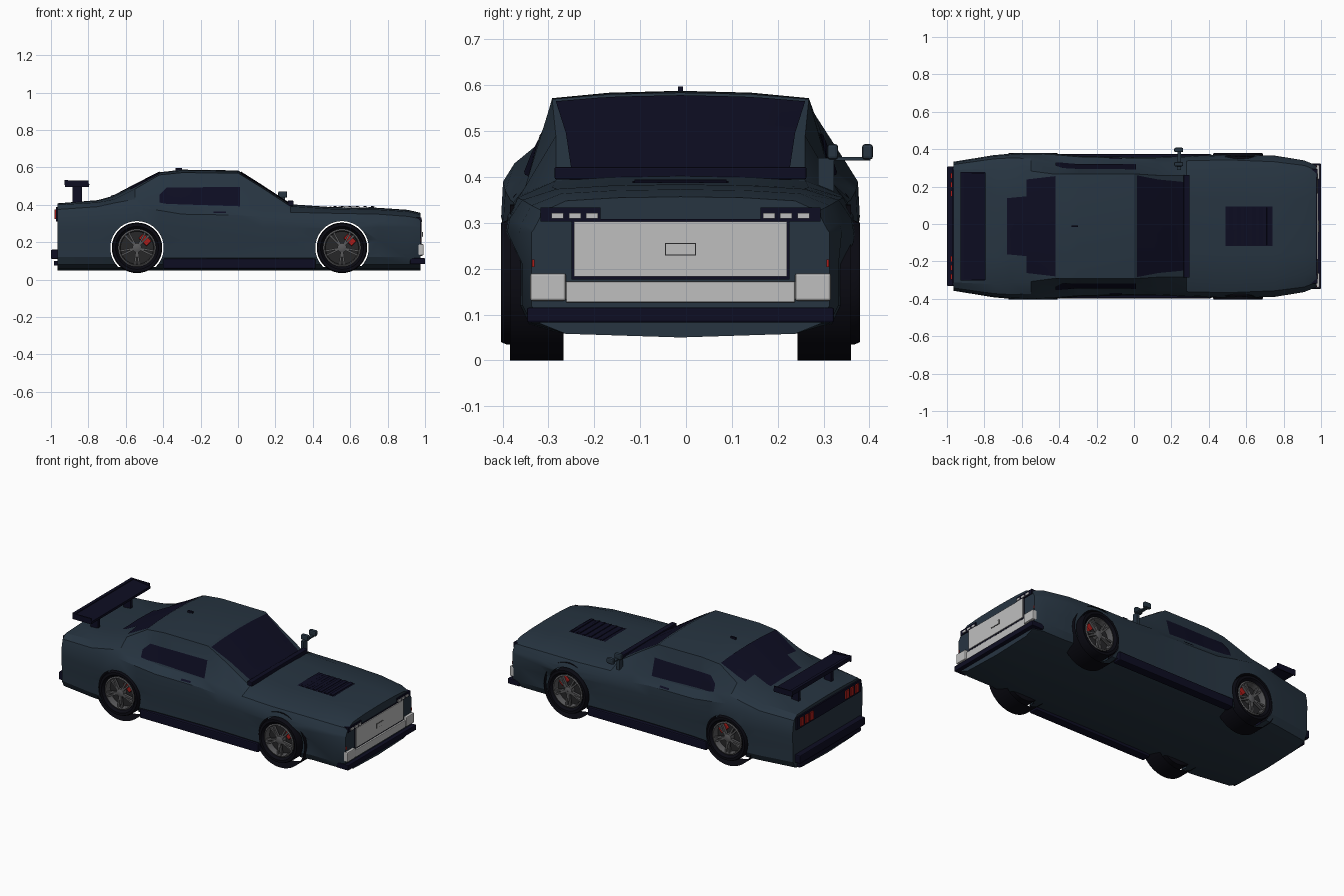
import bpy, bmesh
from math import sin, cos, pi
from mathutils import Vector, Matrix
from mathutils.bvhtree import BVHTree

if "Cube" in bpy.data.objects:
    bpy.data.objects.remove(bpy.data.objects["Cube"])

CENTRE_Y = -0.012      # the single mirror pushes the body off centre
WHEEL_X = (-0.54, 0.556)
HUB_Z = 0.17
parts = []


def material(name, r, g, b):
    m = bpy.data.materials.new(name)
    m.use_nodes = True
    m.diffuse_color = (r, g, b, 1)
    m.node_tree.nodes["Principled BSDF"].inputs["Base Color"].default_value = (r, g, b, 1)
    return m


PAINT = material("slate blue paint", .02, .035, .053)
TRIM = material("navy trim", .004, .004, .016)
RUBBER = material("black rubber", .003, .003, .006)
SILVER = material("light grey", .52, .52, .52)
ALLOY = material("alloy grey", .1, .1, .105)
DARK = material("brake disc grey", .02, .02, .022)
RED = material("signal red", .4, .012, .01)


def finish(name, bm, mat, smooth=None):
    """Turn a bmesh into a named object."""
    bmesh.ops.recalc_face_normals(bm, faces=bm.faces)
    me = bpy.data.meshes.new(name)
    bm.to_mesh(me)
    bm.free()
    me.materials.append(mat)
    ob = bpy.data.objects.new(name, me)
    bpy.context.collection.objects.link(ob)
    if smooth:
        activate(ob)
        bpy.ops.object.shade_smooth_by_angle(angle=smooth)
    parts.append(ob)
    return ob


def activate(ob):
    bpy.ops.object.select_all(action='DESELECT')
    ob.select_set(True)
    bpy.context.view_layer.objects.active = ob


def box(name, mat, x, y, z, bevel=0, tilt=0, about=None):
    """Box from (low, high) ranges, optionally turned around the y direction."""
    size = [r[1] - r[0] for r in (x, y, z)]
    mid = Vector([(r[0] + r[1]) / 2 for r in (x, y, z)])
    bm = bmesh.new()
    bmesh.ops.create_cube(bm, size=1, matrix=Matrix.Translation(mid) @ Matrix.Diagonal((*size, 1)))
    if bevel:
        bmesh.ops.bevel(bm, geom=bm.edges[:], offset=bevel, segments=2, affect='EDGES', profile=.5)
    if tilt:
        bmesh.ops.rotate(bm, verts=bm.verts, cent=about or mid, matrix=Matrix.Rotation(tilt, 3, 'Y'))
    return finish(name, bm, mat)


def lathe(name, mat, profiles, x, side, n=40):
    """Revolve open (radius, y) profiles around a wheel axle."""
    bm = bmesh.new()
    for prof in profiles:
        rings = [[bm.verts.new((x + r * cos(2 * pi * i / n), side * y, HUB_Z + r * sin(2 * pi * i / n)))
                  for i in range(n)] for r, y in prof]
        for a, b in zip(rings, rings[1:]):
            for i in range(n):
                j = (i + 1) % n
                bm.faces.new((a[i], a[j], b[j], b[i]))
    return finish(name, bm, mat, .6)


# Body shell: x, half width, shoulder (y, z), roof or deck edge (y, z), centre height
STATIONS = [
    (-.965, .345, .33, .375, .30, .40, .408),
    (-.75, .38, .36, .39, .31, .413, .425),
    (-.66, .388, .365, .41, .30, .43, .45),
    (-.55, .393, .362, .43, .295, .485, .508),
    (-.42, .388, .338, .41, .278, .56, .574),
    (-.3, .377, .332, .39, .28, .572, .588),
    (0, .37, .332, .385, .28, .57, .584),
    (.13, .371, .34, .375, .272, .49, .502),
    (.28, .376, .35, .36, .272, .392, .403),
    (.5, .383, .355, .355, .28, .378, .388),
    (.75, .378, .345, .35, .27, .374, .384),
    (.91, .352, .325, .338, .26, .364, .373),
    (.975, .325, .30, .325, .25, .348, .357),
]


def section(x, w, ws, zs, we, ze, zt):
    low = min(w, .345) if x > .72 else w * .985
    half = [(0, .05), (.25, .058), (low * .94, .08), (low, .12), (low, .21), (w, .28), (w * .985, zs - .04),
            (ws, zs), (we, ze), (we * .55, ze + .75 * (zt - ze)), (0, zt)]
    loop = half + [(-y, z) for y, z in half[-2:0:-1]]
    return [Vector((x, y, z)) for y, z in loop]


bm = bmesh.new()
rings = [[bm.verts.new(p) for p in section(*s)] for s in STATIONS]
for a, b in zip(rings, rings[1:]):
    for i in range(len(a)):
        j = (i + 1) % len(a)
        bm.faces.new((a[i], a[j], b[j], b[i]))
bm.faces.new(rings[0])
bm.faces.new(rings[-1])
body = finish("body_shell", bm, PAINT, .45)
tree_bm = bmesh.new()
tree_bm.from_mesh(body.data)
skin = BVHTree.FromBMesh(tree_bm)
tree_bm.free()

# Wheel openings: cut, then leave the shell open behind them
bm = bmesh.new()
for x in WHEEL_X:
    for side in (-1, 1):
        bmesh.ops.create_cone(bm, cap_ends=True, segments=40, radius1=.143, radius2=.143, depth=.2,
                              matrix=Matrix.Translation((x, side * .4, HUB_Z)) @ Matrix.Rotation(pi / 2, 4, 'X'))
cutter = finish("wheel_opening_cutter", bm, RUBBER)
parts.remove(cutter)
mod = body.modifiers.new("openings", 'BOOLEAN')
mod.operation, mod.solver, mod.object = 'DIFFERENCE', 'EXACT', cutter
mod.material_mode = 'TRANSFER'
activate(body)
bpy.ops.object.modifier_apply(modifier=mod.name)
bpy.data.objects.remove(cutter)
names = [m.name if m else "" for m in body.data.materials]
bm = bmesh.new()
bm.from_mesh(body.data)
walls = [f for f in bm.faces if names[f.material_index] == RUBBER.name]
bmesh.ops.delete(bm, geom=walls, context='FACES')
for f in bm.faces:
    f.material_index = 0
bm.to_mesh(body.data)
bm.free()
while len(body.data.materials) > 1:
    body.data.materials.pop()


def drape(name, mat, rows, side=0, lift=.004, across=12, steps=5):
    """Thin sheet laid on the body. Rows are (x, low, high) in y, or in z when a side is given."""
    bm = bmesh.new()
    grid = []
    fine = [Vector(a).lerp(Vector(b), k / steps) for a, b in zip(rows, rows[1:]) for k in range(steps)]
    for x, lo, hi in fine + [Vector(rows[-1])]:
        line = []
        for i in range(across + 1):
            t = lo + (hi - lo) * i / across
            start, aim = ((x, side * 2, t), (0, -side, 0)) if side else ((x, t, 2), (0, 0, -1))
            hit, normal, *_ = skin.ray_cast(Vector(start), Vector(aim))
            line.append(bm.verts.new(hit - Vector(aim) * lift))
        grid.append(line)
    for a, b in zip(grid, grid[1:]):
        for i in range(across):
            bm.faces.new((a[i], a[i + 1], b[i + 1], b[i]))
    return finish(name, bm, mat, .5)


# Glass and hood vent
drape("windshield", TRIM, [(.015, -.272, .272), (.13, -.25, .25), (.285, -.235, .235)])
drape("rear_window", TRIM, [(-.575, -.25, .25), (-.42, -.268, .268)])
drape("rear_window_tail", TRIM, [(-.68, -.15, .15), (-.575, -.16, .16)])
drape("hood_vent", TRIM, [(.49, -.105, .105), (.74, -.105, .105)])
for i in range(6):
    x = .51 + i * .04
    box("vent_louver", TRIM, (x, x + .02), (-.1, .1), (.388, .393), tilt=.15)
box("cowl_bar", TRIM, (.265, .297), (-.275, .275), (.395, .422), .004)

# Parts on both flanks
for side in (-1, 1):
    def span(a, b):
        return tuple(sorted((side * a, side * b)))

    drape("side_window", TRIM, [(-.42, .412, .455), (-.38, .405, .493), (.012, .392, .495)], side)
    drape("door_handle", TRIM, [(-.13, .355, .364), (-.065, .355, .364)], side, .007)
    box("side_skirt", TRIM, (-.4, .415), span(.33, .385), (.058, .112), .006)
    box("headlight_strip", TRIM, (.95, .98), span(.175, .305), (.303, .333))
    for y in (.18, .217, .255):
        box("headlight", SILVER, (.97, .984), span(y, y + .026), (.309, .321))
    box("bumper_corner", SILVER, (.945, .992), span(.25, .328), (.13, .19), .005)
    box("side_marker", RED, (.955, .979), span(.318, .324), (.204, .22))
    for y in (.16, .207, .254):
        box("tail_light", RED, (-.982, -.96), span(y, y + .03), (.325, .375))
    box("wing_strut", TRIM, (-.885, -.835), span(.15, .17), (.4, .515))
    box("wing_end_plate", TRIM, (-.925, -.8), span(.283, .29), (.495, .53))

# Nose
box("grille_surround", TRIM, (.95, .979), (-.238, .238), (.176, .308))
box("grille_plate", SILVER, (.95, .984), (-.232, .232), (.183, .303))
box("grille_badge_frame", DARK, (.97, .986), (-.034, .034), (.229, .256))
box("grille_badge", SILVER, (.97, .988), (-.032, .032), (.231, .254))
box("front_bumper", SILVER, (.95, .985), (-.25, .25), (.126, .172), .003)
box("front_splitter", TRIM, (.92, 1), (-.335, .335), (.083, .115), .004)

# Tail
box("tail_panel", TRIM, (-.974, -.95), (-.315, .315), (.312, .388))
box("rear_bumper", TRIM, (-1, -.94), (-.32, .32), (.11, .16), .006)
box("rear_valance", TRIM, (-.985, -.94), (-.3, .3), (.075, .1), .004)
box("wing_blade", TRIM, (-.925, -.795), (-.29, .29), (.503, .521), .003, tilt=.12)
box("wing_lip", TRIM, (-.928, -.908), (-.29, .29), (.505, .532), .002)

# Roof aerial and the single left mirror
box("roof_aerial", TRIM, (-.335, -.3), (-.005, .005), (.58, .597))
box("mirror_arm", PAINT, (.232, .252), (.325, .415), (.436, .444))
for y in (.332, .408):
    box("mirror_pod", PAINT, (.215, .263), (y - .012, y + .012), (.438, .472), .007)
box("mirror_foot", PAINT, (.23, .25), (.3, .335), (.37, .442))

# Wheels
for x in WHEEL_X:
    for side in (-1, 1):
        lathe("tyre", RUBBER, [[(.098, .36), (.102, .378), (.115, .392), (.13, .392), (.135, .38), (.135, .26),
                                (.098, .255)], [(.17, .255), (.17, .372)]], x, side)
        lathe("wheel_rim", ALLOY, [[(.1, .26), (.09, .27), (.088, .37), (.093, .384), (.101, .38)]], x, side)
        lathe("brake_disc", DARK, [[(.001, .345), (.089, .345)]], x, side)
        lathe("wheel_hub", ALLOY, [[(.025, .345), (.025, .376), (.018, .38), (.001, .38)]], x, side, 20)
        depth = tuple(sorted((side * .362, side * .378)))
        for i in range(5):
            for spread in (-.13, .13):
                box("wheel_spoke", ALLOY, (x + .015, x + .091), depth, (HUB_Z - .005, HUB_Z + .005),
                    tilt=2 * pi * i / 5 + pi / 2 + spread, about=(x, 0, HUB_Z))
        pad = tuple(sorted((side * .34, side * .36)))
        box("brake_caliper", RED, (x + .042, x + .08), pad, (HUB_Z - .03, HUB_Z + .03), .004,
            tilt=-pi / 4, about=(x, 0, HUB_Z))

for ob in parts:
    ob.location.y += CENTRE_Y
